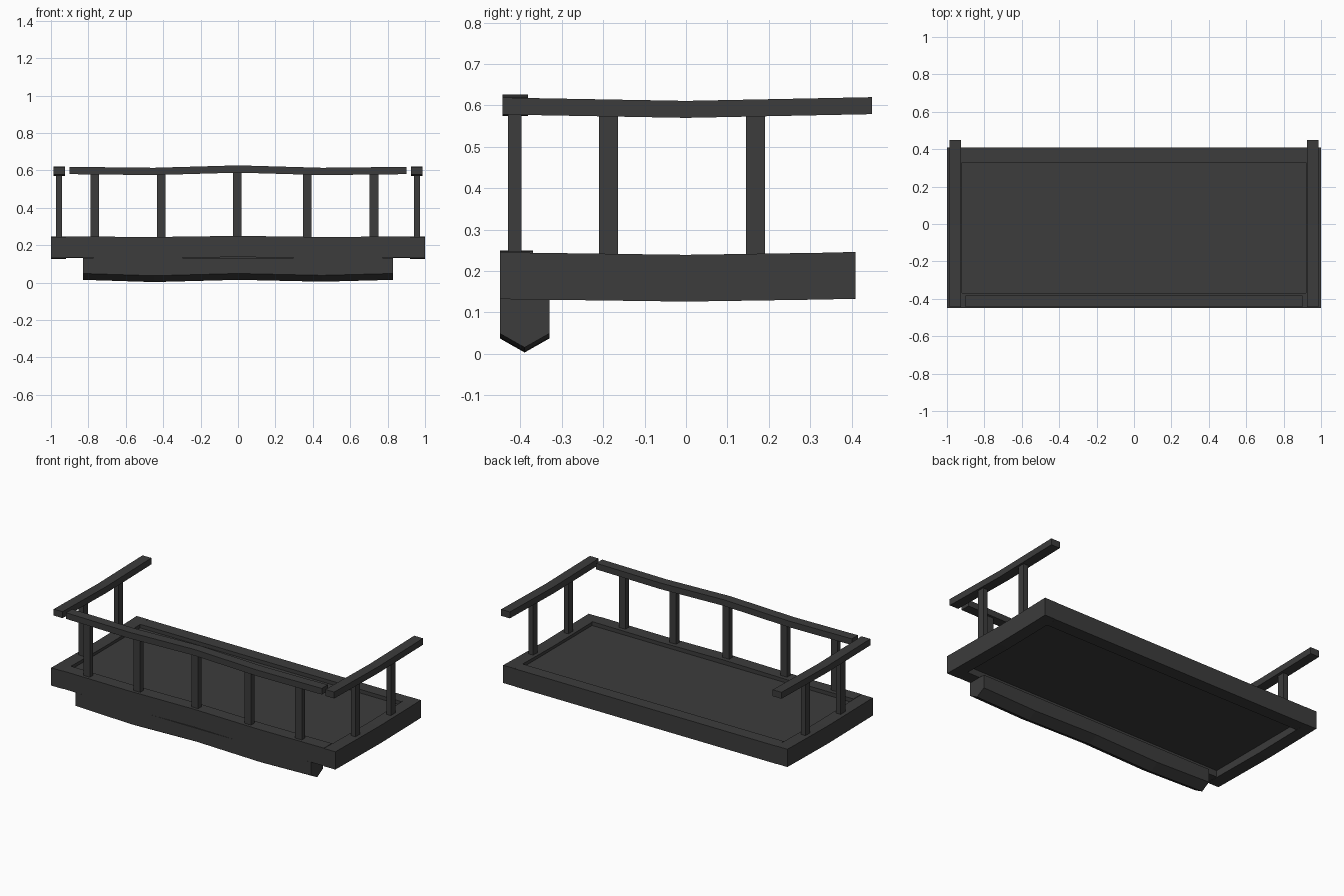
import bpy, bmesh

if "Cube" in bpy.data.objects:
    bpy.data.objects.remove(bpy.data.objects["Cube"])

dark = bpy.data.materials.new("dark_paint")
dark.diffuse_color = (0.045, 0.045, 0.045, 1)
dark.use_nodes = True
dark.node_tree.nodes["Principled BSDF"].inputs["Base Color"].default_value = dark.diffuse_color


def beam(name, axis, profile, stations):
    """Sweep a (cross, z) profile along x or y; each station is (position, z offset)."""
    bm = bmesh.new()
    rings = []
    for t, dz in stations:
        rings.append([bm.verts.new((t, c, z + dz) if axis == "x" else (c, t, z + dz))
                      for c, z in profile])
    n = len(profile)
    for a, b in zip(rings, rings[1:]):
        for i in range(n):
            j = (i + 1) % n
            bm.faces.new((a[i], a[j], b[j], b[i]))
    bm.faces.new(rings[0])
    bm.faces.new(rings[-1][::-1])
    bmesh.ops.recalc_face_normals(bm, faces=bm.faces)
    me = bpy.data.meshes.new(name)
    bm.to_mesh(me)
    bm.free()
    me.materials.append(dark)
    ob = bpy.data.objects.new(name, me)
    bpy.context.collection.objects.link(ob)
    return ob


def rect(c0, c1, z0, z1):
    return [(c0, z0), (c1, z0), (c1, z1), (c0, z1)]


def box(name, x0, x1, y0, y1, z0, z1):
    return beam(name, "x", rect(y0, y1, z0, z1), [(x0, 0), (x1, 0)])


# Floor panel, recessed inside the frame
box("floor_panel", -0.93, 0.93, -0.38, 0.34, 0.175, 0.222)

# Frame: front and back beams between the sagging side beams
beam("front_beam", "x", rect(-0.45, -0.37, 0.132, 0.245),
     [(-0.92, 0.002), (-0.45, -0.001), (0, 0.005), (0.45, -0.001), (0.92, 0.002)])
box("back_beam", -0.92, 0.92, 0.33, 0.41, 0.132, 0.245)

# Hanging front fascia with a pointed, wavy underside
wave = [(-0.83, 0.012), (-0.45, 0), (0, 0.012), (0.45, 0.002), (0.83, 0.012)]
fascia = beam("front_fascia", "x",
              [(-0.45, 0.131), (-0.45, 0.037), (-0.39, 0.003), (-0.33, 0.037), (-0.33, 0.131)],
              wave)
for v in fascia.data.vertices:
    if v.co.z > 0.1:
        v.co.z = 0.133

# Front handrail with a gentle wave, and its posts
beam("front_rail", "x", rect(-0.443, -0.382, 0.58, 0.619),
     [(-0.9, 0), (-0.45, -0.005), (0, 0.008), (0.45, -0.005), (0.9, 0)])
for i, x in enumerate((-0.765, -0.41, -0.003, 0.37, 0.727)):
    box(f"front_post_{i + 1}", x - 0.023, x + 0.023, -0.43, -0.397, 0.235, 0.595)

# Sides: frame beam, handrail and posts on both ends
for side, s in (("left", -1), ("right", 1)):
    beam(f"{side}_beam", "y", rect(s * 0.92, s * 1.0, 0.126, 0.239),
         [(-0.45, 0.006), (0, 0), (0.33, 0.005), (0.41, 0.007)])
    beam(f"{side}_rail", "y", rect(s * 0.925, s * 0.987, 0.57, 0.611),
         [(-0.443, 0.008), (0, 0), (0.45, 0.009)])
    for i, y in enumerate((-0.187, 0.168)):
        box(f"{side}_post_{i + 1}", s * 0.942, s * 0.974, y - 0.023, y + 0.023, 0.225, 0.59)
